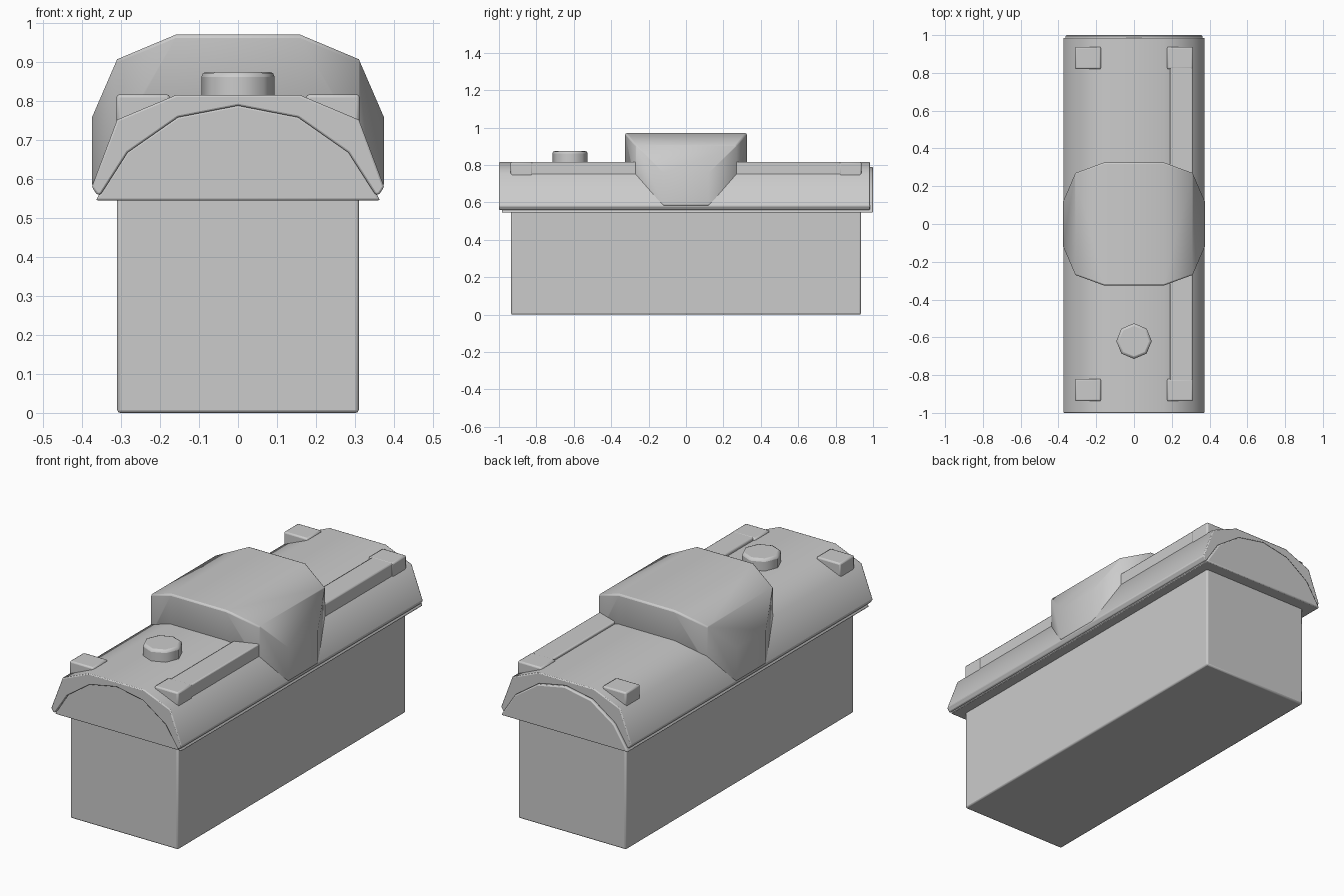
import bpy, bmesh, math

if "Cube" in bpy.data.objects:
    bpy.data.objects.remove(bpy.data.objects["Cube"])


def finish(bm, name, bevel=0.008, angle=50):
    """Turn a bmesh into an object with softened edges."""
    bmesh.ops.recalc_face_normals(bm, faces=bm.faces)
    me = bpy.data.meshes.new(name)
    bm.to_mesh(me)
    bm.free()
    ob = bpy.data.objects.new(name, me)
    bpy.context.collection.objects.link(ob)
    bpy.ops.object.select_all(action='DESELECT')
    ob.select_set(True)
    bpy.context.view_layer.objects.active = ob
    bpy.ops.object.shade_smooth_by_angle(angle=math.radians(angle))
    mod = ob.modifiers.new("soft_edges", 'BEVEL')
    mod.width = bevel
    mod.segments = 2
    mod.limit_method = 'ANGLE'
    mod.angle_limit = math.radians(angle)
    return ob


def box(name, x0, x1, y0, y1, z0, z1, bevel=0.008):
    bm = bmesh.new()
    bmesh.ops.create_cube(bm, size=1)
    for v in bm.verts:
        v.co = ((x0 + x1) / 2 + v.co.x * (x1 - x0),
                (y0 + y1) / 2 + v.co.y * (y1 - y0),
                (z0 + z1) / 2 + v.co.z * (z1 - z0))
    return finish(bm, name, bevel)


def extrude_profile(name, pts, y0, y1, bevel=0.006):
    """Extrude an x-z outline along y."""
    bm = bmesh.new()
    face = bm.faces.new([bm.verts.new((x, y0, z)) for x, z in pts])
    new = bmesh.ops.extrude_face_region(bm, geom=[face])["geom"]
    for v in new:
        if isinstance(v, bmesh.types.BMVert):
            v.co.y = y1
    return finish(bm, name, bevel)


def mirrored(half):
    """Complete a right-hand outline with its left-hand copy."""
    return half + [(-x, z) for x, z in reversed(half) if x > 0]


# Lower body
box("lower_body", -0.31, 0.31, -0.935, 0.935, 0, 0.56)

# Arched roof shell
outer = mirrored([(0.362, 0.56), (0.375, 0.58), (0.31, 0.752), (0.16, 0.815)])
inner = mirrored([(0.352, 0.56), (0.283, 0.668), (0.154, 0.758), (0, 0.788)])
extrude_profile("roof_shell", outer + inner[::-1], -1.0, 0.985)

# Roof core, seen as the end gables and the eave band
gable = mirrored([(0.365, 0.545), (0.355, 0.562), (0.285, 0.67),
                  (0.155, 0.76), (0, 0.79)])
extrude_profile("roof_core", gable, -0.985, 1.0)

# Raised middle hump, faceted in plan and section
bm = bmesh.new()
for x, y, top, low in ((0.16, 0.325, 0.97, 0.78),
                       (0.31, 0.27, 0.907, 0.70),
                       (0.375, 0.12, 0.757, 0.58)):
    for sx in (-1, 1):
        for sy in (-1, 1):
            for z in (top, low):
                bm.verts.new((sx * x, sy * y, z))
bmesh.ops.convex_hull(bm, input=bm.verts)
bmesh.ops.dissolve_limit(bm, angle_limit=math.radians(1),
                         verts=bm.verts, edges=bm.edges)
finish(bm, "roof_hump")

# Roof rail on the right, corner pads on both sides
box("roof_rail", 0.19, 0.31, -0.935, 0.935, 0.70, 0.816, 0.006)
for sy, end in ((-1, "front"), (1, "back")):
    y0, y1 = sorted((sy * 0.82, sy * 0.938))
    for sx, side in ((-1, "left"), (1, "right")):
        x0, x1 = sorted((sx * 0.175, sx * 0.312))
        box(f"{end}_{side}_pad", x0, x1, y0, y1, 0.74, 0.817)

# Octagonal cap near the front
bm = bmesh.new()
bmesh.ops.create_cone(bm, cap_ends=True, segments=8,
                      radius1=0.094, radius2=0.094, depth=0.095)
bmesh.ops.translate(bm, vec=(0, -0.62, 0.8275), verts=bm.verts)
finish(bm, "roof_cap", 0.013)
